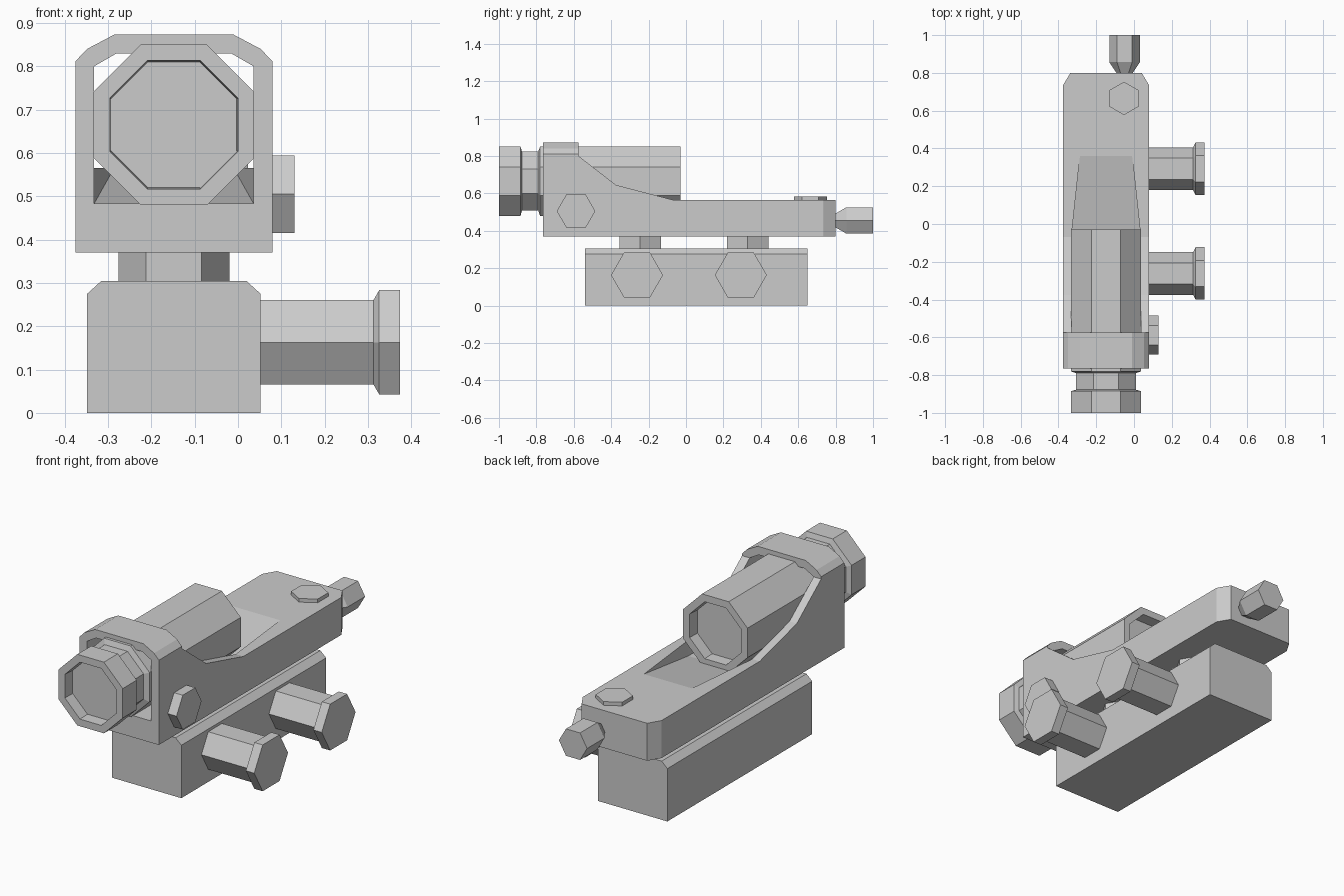
import bpy, bmesh
from math import cos, sin, pi
from mathutils import Vector

if "Cube" in bpy.data.objects:
    bpy.data.objects.remove(bpy.data.objects["Cube"])

CX = -0.148  # shared centre line of scope, mount and base


def place(axis, t, u, v):
    return {'x': (t, u, v), 'y': (u, t, v), 'z': (u, v, t)}[axis]


def finish(name, bm):
    bmesh.ops.recalc_face_normals(bm, faces=bm.faces)
    me = bpy.data.meshes.new(name)
    bm.to_mesh(me)
    bm.free()
    ob = bpy.data.objects.new(name, me)
    bpy.context.collection.objects.link(ob)
    return ob


def turned(name, axis, centre, sides, phase, rings):
    """Stack of polygon rings (t, radius) along an axis, capped at both ends."""
    bm = bmesh.new()
    loops = []
    for t, r in rings:
        loops.append([bm.verts.new(place(axis, t,
                      centre[0] + r * cos(phase + 2 * pi * i / sides),
                      centre[1] + r * sin(phase + 2 * pi * i / sides)))
                      for i in range(sides)])
    for a, b in zip(loops, loops[1:]):
        for i in range(sides):
            j = (i + 1) % sides
            bm.faces.new((a[i], a[j], b[j], b[i]))
    bm.faces.new(loops[0])
    bm.faces.new(loops[-1])
    return finish(name, bm)


def prism(name, axis, profile, a, b):
    bm = bmesh.new()
    lo = [bm.verts.new(place(axis, a, u, v)) for u, v in profile]
    hi = [bm.verts.new(place(axis, b, u, v)) for u, v in profile]
    bm.faces.new(lo)
    bm.faces.new(hi)
    n = len(profile)
    for i in range(n):
        j = (i + 1) % n
        bm.faces.new((lo[i], lo[j], hi[j], hi[i]))
    return finish(name, bm)


def hull(name, points):
    bm = bmesh.new()
    for p in points:
        bm.verts.new(p)
    bmesh.ops.convex_hull(bm, input=bm.verts)
    bmesh.ops.dissolve_limit(bm, angle_limit=0.01, verts=bm.verts, edges=bm.edges)
    return finish(name, bm)


def boolean(ob, cutter, operation):
    mod = ob.modifiers.new("cut", 'BOOLEAN')
    mod.operation, mod.object, mod.solver = operation, cutter, 'EXACT'
    dg = bpy.context.evaluated_depsgraph_get()
    me = bpy.data.meshes.new_from_object(ob.evaluated_get(dg))
    ob.modifiers.clear()
    ob.data = me
    bpy.data.objects.remove(cutter)


def mirrored(half):
    """Mirror a half profile of (offset, z) about the centre line."""
    return ([(CX - o, z) for o, z in half] +
            [(CX + o, z) for o, z in reversed(half)])


# Base block with chamfered top edges
prism("base_block", 'y',
      mirrored([(0.2, 0), (0.2, 0.275), (0.167, 0.305)]), -0.54, 0.65)

# Hexagonal posts and side clamp knobs
for label, post_y, knob_y in (("front", -0.245, -0.262), ("rear", 0.33, 0.293)):
    turned(label + "_post", 'z', (CX, post_y), 6, 0, [(0.29, 0.128), (0.38, 0.128)])
    turned(label + "_clamp_knob", 'x', (knob_y, 0.163), 6, 0,
           [(0.03, 0.113), (0.313, 0.113), (0.326, 0.139), (0.374, 0.139)])

# Mount body: side profile, trimmed by front and plan outlines, then hollowed
body = prism("mount_body", 'x',
             [(-0.765, 0.37), (0.80, 0.37), (0.80, 0.565), (-0.07, 0.565),
              (-0.375, 0.645), (-0.575, 0.80), (-0.575, 0.873), (-0.765, 0.873)],
             -0.375, 0.08)
arch = mirrored([(0.24, 0.3), (0.24, 0.80), (0.2, 0.84), (0.138, 0.873), (0.138, 0.9)])
arch = mirrored([(0.24, 0.3), (0.24, 0.798), (0.2005, 0.84), (0.137, 0.8735)])
boolean(body, prism("arch_trim", 'y', arch, -1.2, 1.2), 'INTERSECT')
plan = mirrored([(0.26, -1), (0.26, 0.703), (0.1875, 0.80), (0.1875, 0.9)])
plan = mirrored([(0.24, -1), (0.24, 0.7), (0.2275, 0.735), (0.1875, 0.802)])
boolean(body, prism("plan_trim", 'z', plan, 0.2, 1.0), 'INTERSECT')
slot = mirrored([(0.184, 0.483), (0.184, 0.80), (0.132, 0.83)])
points = [(x, y, z) for y in (-0.9, -0.07) for x, z in slot]
points += [(CX + s * 0.138, 0.36, z) for s in (-1, 1) for z in (0.565, 0.80)]
boolean(body, hull("slot_cutter", points), 'DIFFERENCE')

# Octagonal scope tube with recessed ends (apothem converted to radius)
k = 1 / cos(pi / 8)
tube = [(-0.94, 0.145), (-1.0, 0.148), (-1.0, 0.185), (-0.885, 0.185),
        (-0.877, 0.158), (-0.79, 0.158), (-0.78, 0.185), (-0.03, 0.185),
        (-0.03, 0.148), (-0.09, 0.145)]
turned("scope_tube", 'y', (CX, 0.665), 8, pi / 8, [(t, a * k) for t, a in tube])

# Small adjusters: side dial, top dial, rear plug
turned("side_dial", 'x', (-0.588, 0.505), 6, 0, [(0.06, 0.103), (0.13, 0.103)])
turned("top_dial", 'z', (-0.053, 0.665), 6, pi / 2, [(0.55, 0.088), (0.584, 0.088)])
turned("rear_plug", 'y', (-0.05, 0.455), 6, 0,
       [(0.79, 0.04), (0.80, 0.043), (0.857, 0.081), (1.0, 0.081)])
